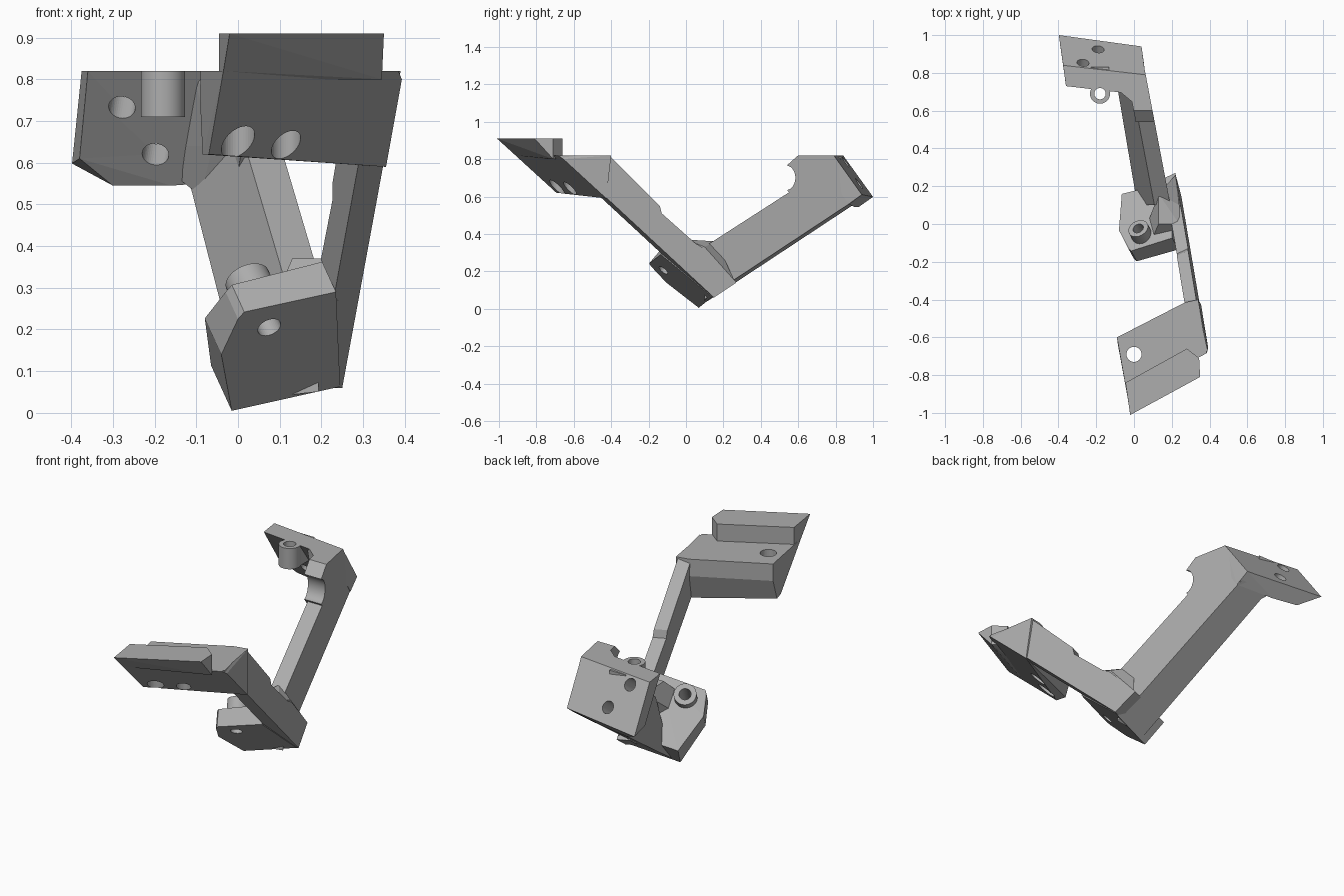
import bpy, bmesh, math
from mathutils import Vector

cube = bpy.data.objects.get("Cube")
if cube:
    bpy.data.objects.remove(cube, do_unlink=True)

mat = bpy.data.materials.new("machined grey")
mat.use_nodes = True
GREY = (0.42, 0.42, 0.42, 1)
mat.diffuse_color = GREY
mat.node_tree.nodes["Principled BSDF"].inputs["Base Color"].default_value = GREY

FRONT = Vector((0.33, -0.607, -0.722)).normalized()   # sloping front face
BACK = Vector((0.093, 0.81, 0.577)).normalized()      # sloping rear face


def finish(bm, name):
    bmesh.ops.recalc_face_normals(bm, faces=bm.faces)
    mesh = bpy.data.meshes.new(name)
    bm.to_mesh(mesh)
    bm.free()
    obj = bpy.data.objects.new(name, mesh)
    bpy.context.collection.objects.link(obj)
    mesh.materials.append(mat)
    return obj


def hull(name, pts):
    bm = bmesh.new()
    for p in pts:
        bm.verts.new(p)
    res = bmesh.ops.convex_hull(bm, input=bm.verts)
    loose = [v for v in bm.verts if not v.link_faces]
    bmesh.ops.delete(bm, geom=loose, context='VERTS')
    bmesh.ops.dissolve_limit(bm, angle_limit=math.radians(2), verts=bm.verts, edges=bm.edges)
    return finish(bm, name)


def prism(name, profile, side, shift):
    """Side profile (y, z) laid on a plane x = side(y, z), pushed by shift."""
    bm = bmesh.new()
    a = [bm.verts.new((side(y, z), y, z)) for y, z in profile]
    b = [bm.verts.new(v.co + Vector(shift)) for v in a]
    bm.faces.new(a)
    bm.faces.new(b[::-1])
    n = len(a)
    for i in range(n):
        j = (i + 1) % n
        bm.faces.new((a[i], b[i], b[j], a[j]))
    return finish(bm, name)


def rod(name, start, axis, length, radius):
    start, axis = Vector(start), Vector(axis).normalized()
    bm = bmesh.new()
    bmesh.ops.create_cone(bm, cap_ends=True, segments=40, radius1=radius,
                          radius2=radius, depth=length)
    rot = axis.to_track_quat('Z', 'Y')
    for v in bm.verts:
        v.co = rot @ v.co + start + axis * length / 2
    return finish(bm, name)


def smooth(obj):
    bpy.ops.object.select_all(action='DESELECT')
    obj.select_set(True)
    bpy.context.view_layer.objects.active = obj
    bpy.ops.object.shade_smooth_by_angle(angle=math.radians(30))


def drill(parts, cutter):
    cutter.hide_render = True
    cutter.hide_set(True)
    for part in parts:
        mod = part.modifiers.new("hole", 'BOOLEAN')
        mod.object = cutter
        mod.solver = 'EXACT'


def on_front(x, z):
    return (x, (0.33 * x + 0.05 - 0.722 * z) / 0.607, z)


def outer(y, z):
    return (0.28 - 0.22 * y - 0.058 * z) / 0.974


def rear_side(y, z):
    return 0.212 - 0.19 * y


# Front mounting block with raised step
step_xy = [(0.345, -0.71), (0.28, -0.66), (-0.045, -0.84)]
step = [(x, y, z) for x, y in step_xy for z in (0.8, 0.91)]
step += [on_front(-0.02, 0.91), on_front(0.02, 0.91), on_front(0.35, 0.91),
         on_front(-0.035, 0.82), on_front(0.34, 0.82)]
front_step = hull("front_step", step)

block = [on_front(-0.035, 0.82), on_front(0.385, 0.82), on_front(0.393, 0.8),
         on_front(-0.07, 0.62), on_front(0.2, 0.62), on_front(0.31, 0.6),
         on_front(0.355, 0.59)]
block += [(x, y, z) for x, y in [(-0.09, -0.6), (0.06, -0.52), (0.27, -0.415)]
          for z in (0.82, 0.73)]
block += [(0.34, -0.4, 0.82), (-0.085, -0.64, 0.62), (0.2, -0.5, 0.62)]
front_block = hull("front_block", block)

# Front arm, a slim bar running down to the base
front_arm = prism("front_arm",
                  [(-0.67, 0.82), (0.15, 0.06), (0.27, 0.14), (0.1, 0.32), (0.05, 0.35),
                   (-0.13, 0.51), (-0.14, 0.55), (-0.41, 0.82)],
                  outer, (-0.06, -0.028, 0))

# Base pad at the bottom of the V
base = []
for x, z, depth in [(-0.015, 0.005, 0.15), (0.19, 0.052, 0.14), (0.245, 0.063, 0.14),
                    (-0.04, 0.14, 0.12), (0.0, 0.225, 0.09), (0.015, 0.242, 0.09),
                    (0.235, 0.29, 0.1)]:
    p = Vector(on_front(x, z))
    base += [p, p - FRONT * depth]
base_pad = hull("base_pad", base)

# Web joining both arms
base_web = hull("base_web", [
    (0.13, 0.0, 0.37), (0.24, 0.0, 0.37), (0.24, 0.1, 0.33), (0.13, 0.16, 0.36),
    (0.06, -0.03, 0.2), (0.22, 0.26, 0.15), (0.24, -0.1, 0.27), (0.1, -0.07, 0.3)])

# Rear arm: tapered section swept up to the rear plate
rear = []
for y in (0.1, 0.9):
    z_low, z_top = 0.66 * y - 0.025, 0.643 * y + 0.268
    right = rear_side(y, 0)
    rear += [(right, y, z_low + 0.01), (0.035 - 0.17 * y, y, z_low - 0.01)]
    yt = y if y < 0.5 else 0.62
    z_top = 0.643 * yt + 0.268
    rt = rear_side(yt, 0)
    rear += [(rt, yt, z_top), (rt - 0.085, yt, z_top)]
rear_arm = hull("rear_arm", rear)

# Knuckle with rounded relief where arm meets plate
relief = [(0.535 + 0.05 * math.cos(a), 0.7 + 0.066 * math.sin(a))
          for a in [math.radians(d) for d in range(-80, 81, 16)]]
knuckle = prism("rear_knuckle",
                [(0.66, 0.5)] + [(0.54, 0.635)] + relief +
                [(0.54, 0.767), (0.6, 0.82), (0.79, 0.82), (0.93, 0.615), (0.85, 0.55)],
                rear_side, (-0.1, 0, 0))
smooth(knuckle)
rear_gusset = hull("rear_gusset", [
    (0.01, 0.63, 0.82), (-0.05, 0.68, 0.82), (-0.11, 0.73, 0.82), (0.02, 0.77, 0.82),
    (0.0, 0.64, 0.64), (-0.06, 0.72, 0.64), (-0.13, 0.84, 0.64),
    (0.0, 0.86, 0.57), (-0.14, 0.9, 0.56), (-0.09, 0.83, 0.52), (0.04, 0.8, 0.52)])

# Rear mounting plate
rear_plate = hull("rear_plate", [
    (-0.375, 0.84, 0.82), (0.06, 0.79, 0.82), (0.04, 0.94, 0.61), (-0.398, 1.0, 0.598),
    (-0.36, 0.73, 0.82), (0.07, 0.68, 0.82), (0.05, 0.87, 0.56), (-0.16, 0.9, 0.545),
    (-0.3, 0.925, 0.545), (-0.38, 0.885, 0.61)])

# Vertical boss on the rear plate
rear_boss = rod("rear_boss", (-0.18, 0.69, 0.71), (0, 0, 1), 0.11, 0.053)
rear_boss_web = hull("rear_boss_web", [
    (x, y, z) for x in (-0.228, -0.132) for y in (0.695, 0.83) for z in (0.71, 0.815)])

# Boss around the base hole
base_hole = Vector(on_front(0.075, 0.205))
base_boss = rod("base_boss", base_hole - FRONT * 0.05, -FRONT, 0.11, 0.055)
for boss in (rear_boss, base_boss):
    smooth(boss)

# Screw holes
drill([front_block], rod("front_hole_cutter", (0, -0.69, 0.5), (0, 0, 1), 0.5, 0.04))
drill([front_block], rod("blind_hole_cutter", (0.115, -0.62, 0.5), (0, 0, 1), 0.2, 0.035))
drill([rear_boss, rear_boss_web, rear_plate],
      rod("boss_hole_cutter", (-0.18, 0.69, 0.6), (0, 0, 1), 0.3, 0.03))
for i, p in enumerate([(-0.27, 0.855, 0.785), (-0.19, 0.925, 0.67)]):
    drill([rear_plate], rod("plate_hole_cutter_%d" % i, Vector(p) - BACK * 0.2, BACK, 0.3, 0.032))
drill([base_pad, base_boss, base_web, rear_arm],
      rod("base_hole_cutter", base_hole + FRONT * 0.1, -FRONT, 0.4, 0.029))
